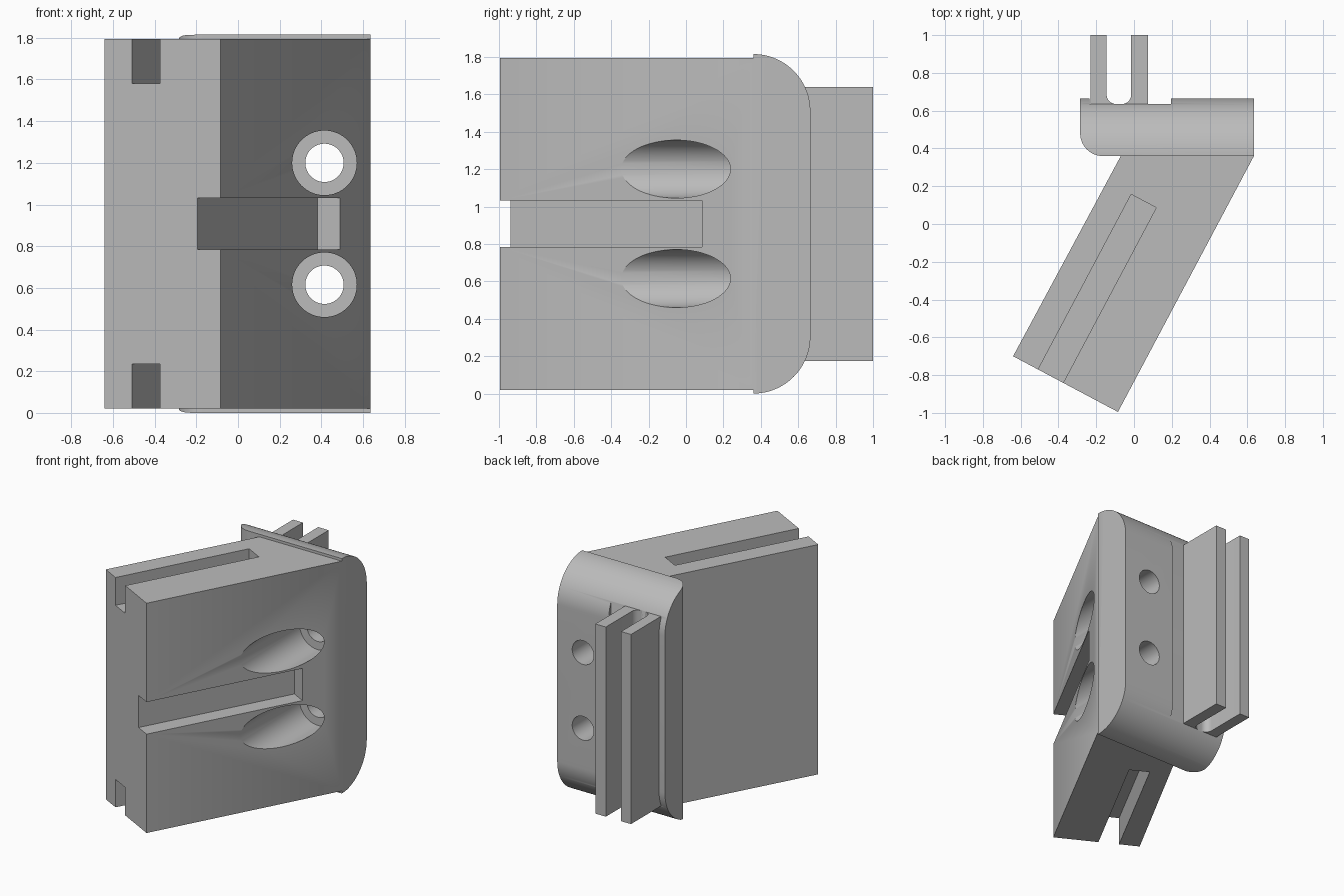
import bpy
import bmesh
import math
from mathutils import Matrix, Vector

cube = bpy.data.objects.get("Cube")
if cube:
    bpy.data.objects.remove(cube, do_unlink=True)

MID = 0.9075      # height of the mirror plane
TOP = 2 * MID

grey = bpy.data.materials.new("plain grey")
grey.use_nodes = True
grey.diffuse_color = (0.5, 0.5, 0.5, 1)
grey.node_tree.nodes["Principled BSDF"].inputs["Base Color"].default_value = (0.5, 0.5, 0.5, 1)


def finish(name, bm):
    bmesh.ops.recalc_face_normals(bm, faces=bm.faces)
    mesh = bpy.data.meshes.new(name)
    bm.to_mesh(mesh)
    bm.free()
    mesh.materials.append(grey)
    obj = bpy.data.objects.new(name, mesh)
    bpy.context.collection.objects.link(obj)
    return obj


def prism(name, points, low, high, axis="z"):
    """Extrude a profile: (x, y) along z, or (y, z) along x."""
    bm = bmesh.new()
    place = (lambda p: (p[0], p[1], low)) if axis == "z" else (lambda p: (low, p[0], p[1]))
    face = bm.faces.new([bm.verts.new(place(p)) for p in points])
    side = bmesh.ops.extrude_face_region(bm, geom=[face])["geom"]
    move = Vector((0, 0, high - low)) if axis == "z" else Vector((high - low, 0, 0))
    bmesh.ops.translate(bm, vec=move, verts=[v for v in side if isinstance(v, bmesh.types.BMVert)])
    return finish(name, bm)


def bore(name, radius, x, z, y0, y1):
    bm = bmesh.new()
    bmesh.ops.create_cone(bm, cap_ends=True, segments=64, radius1=radius, radius2=radius, depth=y1 - y0,
                          matrix=Matrix.Translation((x, (y0 + y1) / 2, z)) @ Matrix.Rotation(math.pi / 2, 4, "X"))
    return finish(name, bm)


def arc(cx, cy, r, start, end, steps=24):
    angles = [math.radians(start + (end - start) * i / steps) for i in range(steps + 1)]
    return [(cx + r * math.cos(a), cy + r * math.sin(a)) for a in angles]


def combine(target, tool, operation):
    """Apply a boolean and discard the tool."""
    mod = target.modifiers.new("cut", "BOOLEAN")
    mod.operation, mod.solver, mod.object = operation, "EXACT", tool
    bpy.context.view_layer.objects.active = target
    bpy.ops.object.modifier_apply(modifier=mod.name)
    bpy.data.objects.remove(tool, do_unlink=True)


# Slanted block, running a little way into the flange
near_left, near_right = Vector((-0.64, -0.70)), Vector((-0.085, -0.995))
across = (near_right - near_left).normalized()
along = Vector((-across.y, across.x))
body = prism("slanted_body", [near_left, near_right, (0.635, 0.36), (0.635, 0.42), (-0.07, 0.42), (-0.07, 0.36)],
             0.02, TOP - 0.02)


def slot(name, start, width, length, low, high):
    """Straight groove following the slant, open at the near end."""
    a = near_left + across * start
    b = a + across * width
    return prism(name, [a - along * 0.1, b - along * 0.1, b + along * length, a + along * length], low, high)


# Mounting flange: plan outline intersected with its rounded side outline
plan = arc(-0.165, 0.48, 0.12, 180, 270) + [(0.635, 0.36), (0.635, 0.665), (0.195, 0.665), (0.195, 0.635),
                                            (-0.235, 0.635), (-0.235, 0.665), (-0.285, 0.665)]
flange = prism("mounting_flange", plan, -0.1, TOP + 0.1)
r = 0.305
side = arc(0.36, r, r, -90, 0) + arc(0.36, TOP - r, r, 0, 90) + [(0.2, TOP), (0.2, 0)]
combine(flange, prism("side_outline", side, -0.5, 0.8, "x"), "INTERSECT")
combine(body, flange, "UNION")

# Grooves in the top, the bottom and the wide right face
combine(body, slot("top_slot", 0.15, 0.15, 1.05, 1.58, 2), "DIFFERENCE")
combine(body, slot("bottom_slot", 0.15, 0.15, 1.05, -0.2, TOP - 1.58), "DIFFERENCE")
combine(body, slot("side_slot", 0.505, 0.3, 1.225, MID - 0.124, MID + 0.124), "DIFFERENCE")

# Two counterbored screw holes
for sign in (-1, 1):
    z = MID + sign * 0.2925
    combine(body, bore("counterbore", 0.155, 0.415, z, -1.2, 0.38), "DIFFERENCE")
    combine(body, bore("screw_hole", 0.092, 0.415, z, 0.2, 0.9), "DIFFERENCE")

# Twin rear plates with a rounded channel between them
f = 0.05
channel = arc(-0.015 - f, 0.635 + f, f, 0, -90, 10) + arc(-0.145 + f, 0.635 + f, f, 270, 180, 10)
rails = prism("rear_rails", [(-0.23, 0.6), (0.075, 0.6), (0.075, 1), (-0.015, 1)] + channel +
              [(-0.145, 1), (-0.23, 1)], 0.175, TOP - 0.175)

for obj in (body, rails):
    bpy.ops.object.select_all(action="DESELECT")
    obj.select_set(True)
    bpy.context.view_layer.objects.active = obj
    bpy.ops.object.shade_smooth_by_angle(angle=math.radians(30))
